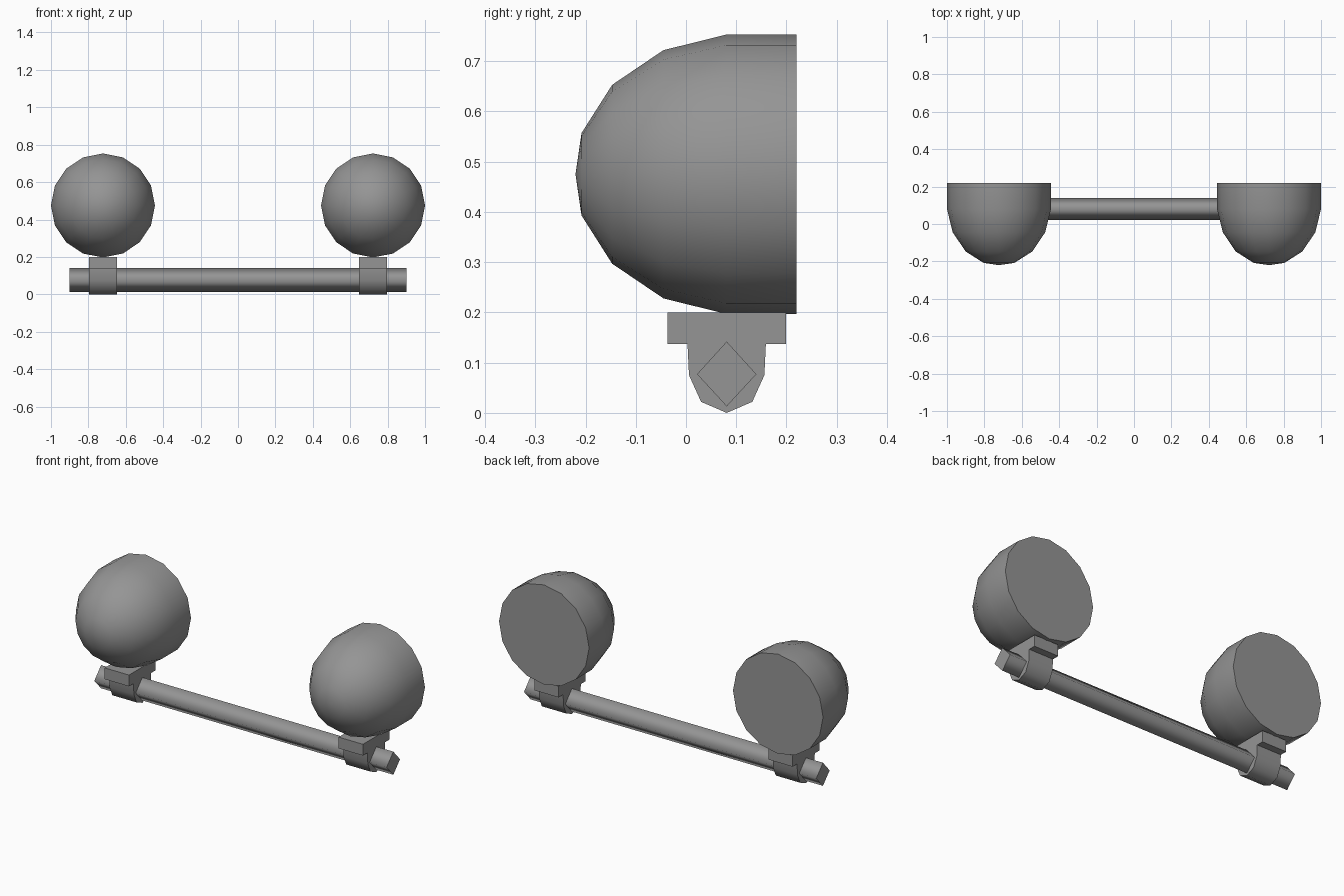
import bpy, bmesh, math
from mathutils import Matrix, Vector

cube = bpy.data.objects.get("Cube")
if cube:
    bpy.data.objects.remove(cube)

grey = bpy.data.materials.new("mid_grey")
grey.use_nodes = True
colour = (0.3, 0.3, 0.3, 1)
grey.diffuse_color = colour
grey.node_tree.nodes["Principled BSDF"].inputs["Base Color"].default_value = colour

LAMP_X = 0.722
LAMP_Z = 0.475


def finish(name, bm, is_smooth, sharp_angle=math.pi):
    """Turn a bmesh into a shaded object."""
    bmesh.ops.recalc_face_normals(bm, faces=bm.faces[:])
    for f in bm.faces:
        f.smooth = is_smooth(f)
    for e in bm.edges:
        e.smooth = e.calc_face_angle(0) < sharp_angle
    mesh = bpy.data.meshes.new(name)
    bm.to_mesh(mesh)
    bm.free()
    mesh.materials.append(grey)
    obj = bpy.data.objects.new(name, mesh)
    bpy.context.collection.objects.link(obj)
    return obj


def extrude_x(name, profile, x0, x1, sharp_angle=math.pi):
    """Extrude a (y, z) profile along x, with flat end caps."""
    bm = bmesh.new()
    face = bm.faces.new([bm.verts.new((x0, y, z)) for y, z in profile])
    new = bmesh.ops.extrude_face_region(bm, geom=[face])["geom"]
    verts = [v for v in new if isinstance(v, bmesh.types.BMVert)]
    bmesh.ops.translate(bm, verts=verts, vec=(x1 - x0, 0, 0))
    return finish(name, bm, lambda f: abs(f.normal.x) < 0.5, sharp_angle)


def dome(name, x):
    """Rounded lamp housing: a half profile spun around the y axis."""
    profile = [(-0.22, 0), (-0.208, 0.082), (-0.147, 0.178),
               (-0.045, 0.247), (0.08, 0.278), (0.22, 0.278), (0.22, 0)]
    bm = bmesh.new()
    verts = [bm.verts.new((x, y, LAMP_Z + r)) for y, r in profile]
    edges = [bm.edges.new(pair) for pair in zip(verts, verts[1:])]
    bmesh.ops.spin(bm, geom=verts + edges, cent=(x, 0, LAMP_Z), axis=(0, 1, 0),
                   angle=math.tau, steps=16)
    bmesh.ops.remove_doubles(bm, verts=bm.verts[:], dist=0.001)
    return finish(name, bm, lambda f: f.normal.y < 0.9, math.radians(60))


# Square bar turned on its corner
extrude_x("cross_bar", [(0.022, 0.077), (0.081, 0.013), (0.14, 0.077), (0.081, 0.142)],
          -0.902, 0.902)

# Half outline of the clamp, mirrored front to back
half = [(0.118, 0.2), (0.118, 0.137), (0.078, 0.137), (0.075, 0.075), (0.051, 0.022)]
clamp = ([(0.081 - d, z) for d, z in half] + [(0.081, 0)]
         + [(0.081 + d, z) for d, z in reversed(half)])

for side, s in (("right", -1), ("left", 1)):
    dome(side + "_lamp_housing", s * LAMP_X)
    extrude_x(side + "_clamp", clamp, s * LAMP_X - 0.075, s * LAMP_X + 0.075,
              math.radians(50))
